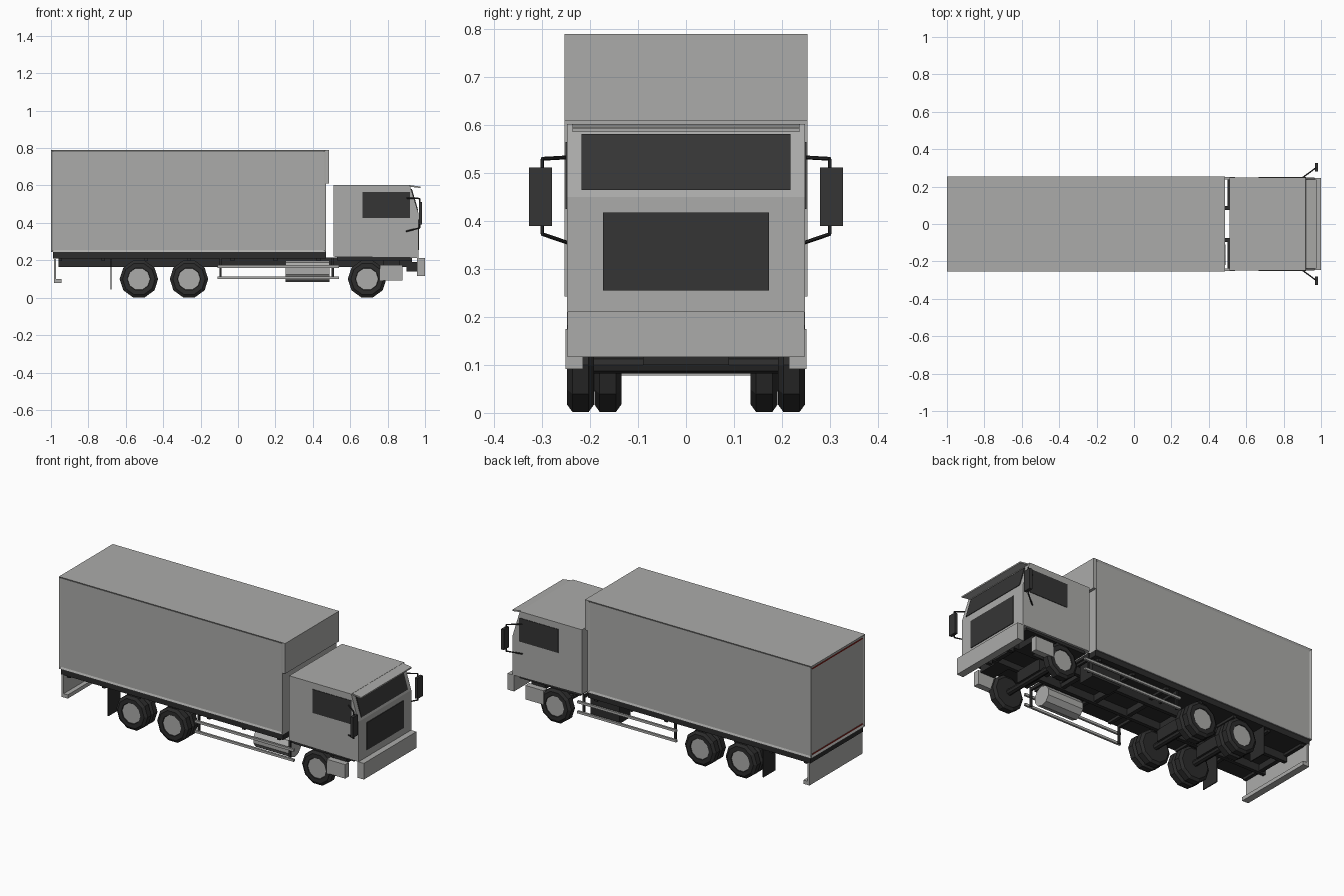
import bpy, bmesh, math
from mathutils import Vector

cube = bpy.data.objects.get("Cube")
if cube:
    bpy.data.objects.remove(cube, do_unlink=True)


def material(name, rgb):
    m = bpy.data.materials.new(name)
    m.use_nodes = True
    m.diffuse_color = (*rgb, 1)
    m.node_tree.nodes["Principled BSDF"].inputs["Base Color"].default_value = (*rgb, 1)
    return m


LIGHT = material("light grey", (0.41, 0.41, 0.40))
GLASS = material("dark glass", (0.036, 0.036, 0.036))
DARK = material("chassis black", (0.025, 0.025, 0.025))
RED = material("dark red", (0.25, 0.02, 0.015))


def finish(name, bm, *mats):
    bmesh.ops.recalc_face_normals(bm, faces=bm.faces)
    mesh = bpy.data.meshes.new(name)
    bm.to_mesh(mesh)
    bm.free()
    for m in mats:
        mesh.materials.append(m)
    ob = bpy.data.objects.new(name, mesh)
    bpy.context.collection.objects.link(ob)
    return ob


def box_bm(xs, ys, zs):
    bm = bmesh.new()
    bmesh.ops.create_cube(bm, size=1)
    for v in bm.verts:
        v.co = [r[0] if c < 0 else r[1] for c, r in zip(v.co, (xs, ys, zs))]
    return bm


def box(name, xs, ys, zs, mat):
    return finish(name, box_bm(xs, ys, zs), mat)


def pair(name, xs, ys, zs, mat):
    """Box on both sides of the centre line."""
    box("left_" + name, xs, ys, zs, mat)
    box("right_" + name, xs, (-ys[1], -ys[0]), zs, mat)


def extrude(name, profile, half_width, mat):
    """Side profile in x and z, extruded across the truck."""
    bm = bmesh.new()
    face = bm.faces.new([bm.verts.new((x, -half_width, z)) for x, z in profile])
    ext = bmesh.ops.extrude_face_region(bm, geom=[face])["geom"]
    for v in ext:
        if isinstance(v, bmesh.types.BMVert):
            v.co.y = half_width
    return finish(name, bm, mat)


def rod(name, a, b, radius, mat, sides=8):
    a, b = Vector(a), Vector(b)
    bm = bmesh.new()
    bmesh.ops.create_cone(bm, cap_ends=True, segments=sides, radius1=radius,
                          radius2=radius, depth=(b - a).length)
    ob = finish(name, bm, mat)
    ob.location = (a + b) / 2
    ob.rotation_euler = (b - a).to_track_quat("Z", "Y").to_euler()
    return ob


def wheel(name, x, y, side, sides=10):
    """Faceted tyre with a recessed light rim on its outer face."""
    profile = [(0.06, 0.024), (0.062, 0.028), (0.087, 0.028), (0.103, 0.017),
               (0.103, -0.017), (0.087, -0.028)]
    bm = bmesh.new()
    rings = []
    for r, w in profile:
        angles = [2 * math.pi * (i + 0.5) / sides + math.pi / 2 for i in range(sides)]
        rings.append([bm.verts.new((x + r * math.cos(t), y + side * w,
                                    0.1 + r * math.sin(t))) for t in angles])
    for p, q in zip(rings, rings[1:]):
        for i in range(sides):
            j = (i + 1) % sides
            bm.faces.new((p[i], p[j], q[j], q[i]))
    bm.faces.new(rings[0]).material_index = 1
    bm.faces.new(rings[-1])
    return finish(name, bm, DARK, LIGHT)


# Cargo body with framed side and rear panels
bm = box_bm((-1, 0.47), (-0.253, 0.253), (0.243, 0.79))
bm.normal_update()
panels = [f for f in bm.faces if abs(f.normal.y) > 0.9 or f.normal.x < -0.9]
bmesh.ops.inset_individual(bm, faces=panels, thickness=0.016, depth=-0.006)
finish("cargo_body", bm, LIGHT)
box("cargo_front_overhang", (0.47, 0.487), (-0.253, 0.253), (0.61, 0.79), LIGHT)
for name, z in (("lower", 0.262), ("upper", 0.77)):
    box(name + "_rear_red_strip", (-0.998, -0.993), (-0.235, 0.235), (z - 0.003, z + 0.003), RED)

# Chassis
box("cargo_floor", (-0.99, 0.47), (-0.247, 0.247), (0.21, 0.243), DARK)
pair("chassis_rail", (-0.96, 0.93), (0.075, 0.097), (0.165, 0.215), DARK)
for i in range(9):
    x = -0.94 + i * 0.225
    box(f"cross_member_{i + 1}", (x, x + 0.025), (-0.085, 0.085), (0.172, 0.208), DARK)
for i in range(7):
    x = -0.96 + i * 0.23
    box(f"floor_bearer_{i + 1}", (x, x + 0.02), (-0.235, 0.235), (0.195, 0.211), DARK)
box("cab_floor", (0.53, 0.93), (-0.235, 0.235), (0.2, 0.222), DARK)

# Cab
extrude("cab", [(0.51, 0.219), (0.51, 0.603), (0.918, 0.603), (0.965, 0.45), (0.965, 0.213)],
        0.248, LIGHT)
extrude("windscreen", [(0.955, 0.465), (0.964, 0.465), (0.93, 0.582), (0.921, 0.582)],
        0.218, GLASS)
extrude("sun_visor", [(0.912, 0.603), (0.975, 0.594), (0.975, 0.586), (0.915, 0.594)],
        0.237, LIGHT)
box("front_grille", (0.963, 0.969), (-0.173, 0.173), (0.255, 0.418), GLASS)
pair("side_window", (0.665, 0.92), (0.246, 0.251), (0.425, 0.565), GLASS)
box("front_bumper", (0.957, 1.0), (-0.247, 0.247), (0.117, 0.213), LIGHT)
pair("bumper_bracket", (0.9, 0.96), (0.075, 0.097), (0.14, 0.19), DARK)

# Mirrors and their arms
pair("mirror", (0.967, 0.985), (0.28, 0.327), (0.39, 0.512), GLASS)
for s, side in ((1, "left"), (-1, "right")):
    for label, z0, z1 in (("upper", 0.533, 0.53), ("lower", 0.355, 0.373)):
        rod(f"{side}_{label}_mirror_arm", (0.9, s * 0.247, z0), (0.972, s * 0.3, z1), 0.004, DARK, 6)
    rod(f"{side}_mirror_stay", (0.972, s * 0.3, 0.373), (0.972, s * 0.3, 0.53), 0.004, DARK, 6)

# Wheels and axles
for label, x, dual in (("front", 0.69, False), ("middle", -0.262, True), ("rear", -0.53, True)):
    rod(label + "_axle", (x, -0.2, 0.1), (x, 0.2, 0.1), 0.018, DARK)
    box(label + "_axle_mount", (x - 0.03, x + 0.03), (-0.09, 0.09), (0.1, 0.17), DARK)
    for s, side in ((1, "left"), (-1, "right")):
        wheel(f"{side}_{label}_outer_wheel", x, s * 0.22, s)
        if dual:
            wheel(f"{side}_{label}_inner_wheel", x, s * 0.163, s)
pair("mudflap", (-0.683, -0.677), (0.137, 0.247), (0.045, 0.211), DARK)

# Cab steps ahead of the front wheels
pair("cab_step", (0.76, 0.88), (0.215, 0.251), (0.092, 0.175), LIGHT)
pair("cab_step_bracket", (0.775, 0.865), (0.095, 0.216), (0.165, 0.205), DARK)

# Side guards
for label, z in (("lower", 0.1), ("upper", 0.16)):
    pair(label + "_guard_rail", (-0.11, 0.54), (0.238, 0.25), (z, z + 0.014), LIGHT)
for label, x in (("rear", -0.1), ("front", 0.5)):
    pair(label + "_guard_post", (x, x + 0.012), (0.228, 0.239), (0.1, 0.215), DARK)
    pair(label + "_guard_beam", (x, x + 0.012), (0.09, 0.239), (0.195, 0.212), DARK)

# Fuel tank and battery box
rod("fuel_tank", (0.255, -0.165, 0.142), (0.49, -0.165, 0.142), 0.058, LIGHT, 10)
box("battery_box", (0.28, 0.47), (0.12, 0.225), (0.097, 0.2), DARK)

# Rear underrun guard
box("rear_guard_panel", (-0.985, -0.972), (-0.248, 0.248), (0.08, 0.211), LIGHT)
box("rear_guard_bar", (-0.985, -0.945), (-0.248, 0.248), (0.078, 0.1), LIGHT)
